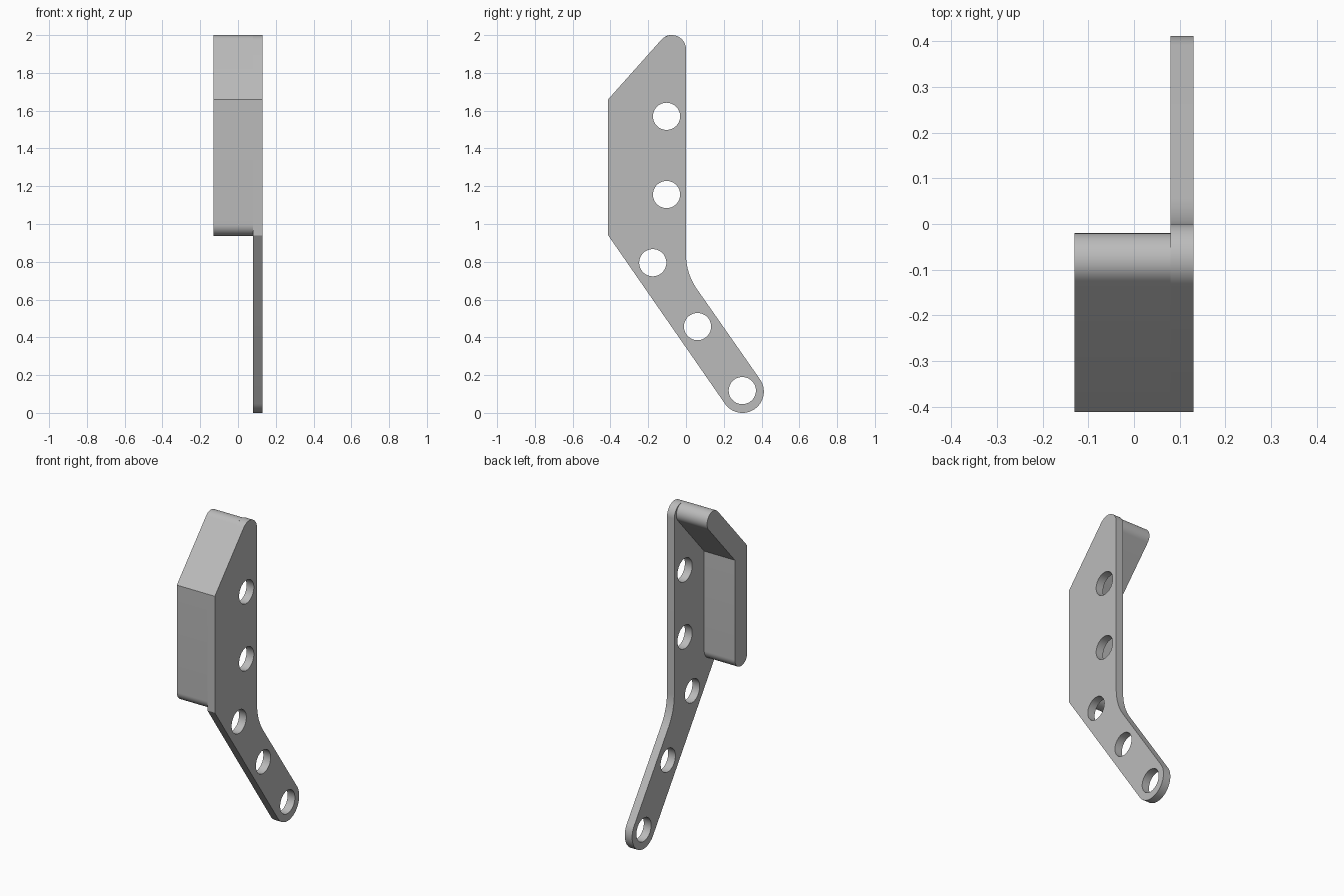
import bpy, bmesh
from math import sin, cos, radians

if "Cube" in bpy.data.objects:
    bpy.data.objects.remove(bpy.data.objects["Cube"])

# Single metal colour
metal = bpy.data.materials.new("grey metal")
metal.use_nodes = True
metal.diffuse_color = (0.5, 0.5, 0.5, 1)
metal.node_tree.nodes["Principled BSDF"].inputs["Base Color"].default_value = (0.5, 0.5, 0.5, 1)


def arc(y, z, r, start, end, steps=24):
    """Points of an arc in the side (y, z) plane, angles in degrees."""
    angles = [radians(start + (end - start) * i / steps) for i in range(steps + 1)]
    return [(y + r * cos(a), z + r * sin(a)) for a in angles]


def extrude_profile(name, points, x0, x1):
    """Solid made by pushing a side profile from x0 to x1."""
    bm = bmesh.new()
    face = bm.faces.new([bm.verts.new((x0, y, z)) for y, z in points])
    ext = bmesh.ops.extrude_face_region(bm, geom=[face])["geom"]
    verts = [v for v in ext if isinstance(v, bmesh.types.BMVert)]
    bmesh.ops.translate(bm, vec=(x1 - x0, 0, 0), verts=verts)
    bmesh.ops.recalc_face_normals(bm, faces=bm.faces)
    mesh = bpy.data.meshes.new(name)
    bm.to_mesh(mesh)
    bm.free()
    mesh.materials.append(metal)
    obj = bpy.data.objects.new(name, mesh)
    bpy.context.collection.objects.link(obj)
    return obj


SLANT = 138.3   # normal of the upper sloping edge
ARM = 34.8      # normal of the lower arm's rear edge
LEFT, INNER, RIGHT = -0.13, 0.08, 0.13

# Flat side plate with rounded top, inside bend and rounded foot
plate = extrude_profile(
    "side_plate",
    [(-0.412, 0.94), (-0.412, 1.66)]
    + arc(-0.075, 1.925, 0.075, SLANT, 0)
    + arc(0.32, 0.839, 0.32, 180, 180 + ARM)
    + arc(0.299, 0.113, 0.113, ARM, ARM - 180, 32),
    INNER, RIGHT)

# Thick bent flange along the front edge, with round ends
flange = extrude_profile(
    "front_flange",
    [(-0.412, 1.66)]
    + arc(-0.08, 1.94, 0.06, SLANT, SLANT - 180)
    + [(-0.292, 1.614)]
    + arc(-0.352, 0.997, 0.06, 0, -180),
    LEFT, INNER)

# Bolt holes through the plate
holes = [(-0.103, 1.57), (-0.103, 1.156), (-0.176, 0.795), (0.061, 0.457), (0.298, 0.118)]
cutters = []
for i, (y, z) in enumerate(holes):
    cutter = extrude_profile(f"hole_cutter_{i + 1}", arc(y, z, 0.072, 0, 360, 48)[:-1],
                             INNER - 0.05, RIGHT + 0.05)
    cutter.hide_render = True
    cutters.append(cutter)
    mod = plate.modifiers.new("hole", "BOOLEAN")
    mod.operation = "DIFFERENCE"
    mod.solver = "EXACT"
    mod.object = cutter

# Apply the cuts and drop the cutters
depsgraph = bpy.context.evaluated_depsgraph_get()
cut_mesh = bpy.data.meshes.new_from_object(plate.evaluated_get(depsgraph))
plate.modifiers.clear()
plate.data = cut_mesh
for cutter in cutters:
    bpy.data.objects.remove(cutter)

# Smooth curved edges, keep corners sharp
bpy.ops.object.select_all(action="DESELECT")
for obj in (plate, flange):
    obj.select_set(True)
bpy.context.view_layer.objects.active = plate
bpy.ops.object.shade_smooth_by_angle(angle=radians(30))
